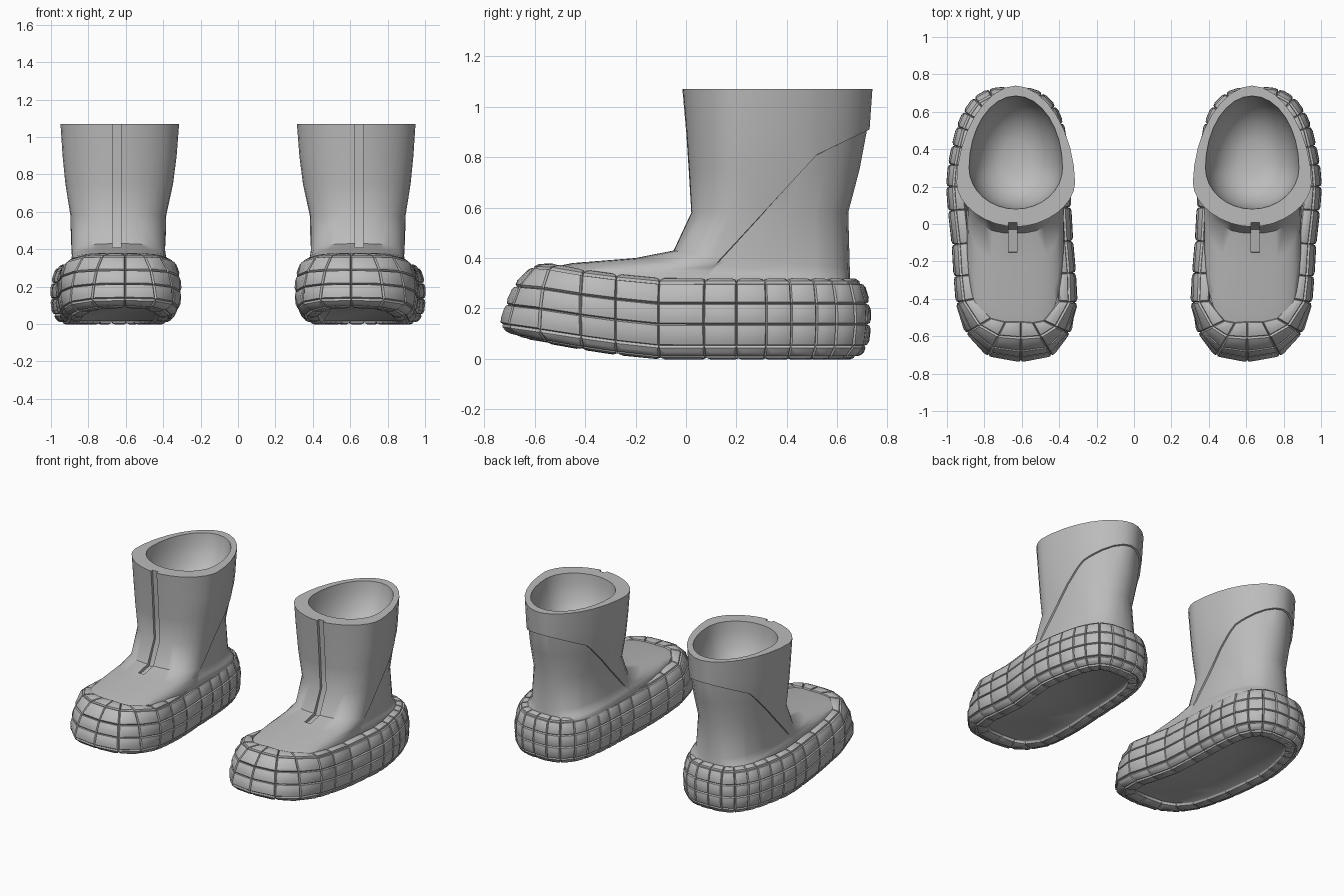
import bpy
import bmesh
from math import sin, cos, pi, copysign
from mathutils import Vector

old = bpy.data.objects.get("Cube")
if old:
    bpy.data.objects.remove(old, do_unlink=True)

rubber = bpy.data.materials.new("grey_rubber")
rubber.use_nodes = True
GREY = (0.5, 0.5, 0.5, 1)
rubber.diffuse_color = GREY
rubber.node_tree.nodes["Principled BSDF"].inputs["Base Color"].default_value = GREY


def make_object(name, bm):
    bmesh.ops.recalc_face_normals(bm, faces=bm.faces)
    mesh = bpy.data.meshes.new(name)
    bm.to_mesh(mesh)
    bm.free()
    mesh.materials.append(rubber)
    obj = bpy.data.objects.new(name, mesh)
    bpy.context.collection.objects.link(obj)
    return obj


def activate(obj):
    bpy.ops.object.select_all(action="DESELECT")
    obj.select_set(True)
    bpy.context.view_layer.objects.active = obj


def finish(obj, angle):
    """Smooth the left part and mirror it to the right boot."""
    activate(obj)
    bpy.ops.object.shade_smooth_by_angle(angle=angle)
    obj.modifiers.new("other_boot", "MIRROR").use_mirror_merge = False


def bridge(bm, a, b):
    n = len(a)
    return [bm.faces.new((a[i], a[(i + 1) % n], b[(i + 1) % n], b[i])) for i in range(n)]


def clamp(t):
    return max(0.0, min(1.0, t))


# Sole: plan outline of the left boot, one point per block joint
OUTLINE = [(.605, -.735), (.78, -.705), (.90, -.585), (.95, -.42), (.96, -.28), (.97, -.11),
           (.99, .07), (1.0, .2), (.99, .32), (.97, .42), (.945, .52), (.91, .60),
           (.855, .675), (.775, .72), (.68, .73), (.58, .73), (.49, .70), (.42, .63),
           (.38, .54), (.36, .43), (.35, .33), (.345, .22), (.34, .09), (.33, -.09),
           (.315, -.26), (.305, -.42), (.34, -.585), (.44, -.705)]


def outline_ring(bm, inset, f, lean, dz=0.0):
    """Ring inset from the outline at height fraction f; the toe leans back."""
    ring = []
    n = len(OUTLINE)
    for i, (x, y) in enumerate(OUTLINE):
        p, q = Vector(OUTLINE[i - 1]), Vector(OUTLINE[(i + 1) % n])
        t = (q - p).normalized()
        toe = clamp((-.4 - y) / .33)
        d = inset + lean * toe
        low = .015 + .09 * clamp((-.1 - y) / .64) ** 1.2
        top = .305 + .058 * clamp((-.1 - y) / .5) ** 1.2
        ring.append(bm.verts.new((x - t.y * d, y + t.x * d, low + f * (top - low) + dz)))
    return ring


bm = bmesh.new()
LEVELS = [(.125, 0, .02), (.06, 0, 0), (.023, .13, -.015), (.012, .42, .02),
          (.016, .7, .048), (.04, .97, .09), (.09, 1, .125)]
rings = [outline_ring(bm, *level) for level in LEVELS]
blocks = []
for a, b in zip(rings, rings[1:]):
    blocks += bridge(bm, a, b)
# recessed underside and hidden top
floor_ring = outline_ring(bm, .13, 0, .02, .004)
bridge(bm, floor_ring, rings[0])
bm.faces.new(floor_ring)
top_ring = outline_ring(bm, .095, 1, .125, -.03)
bridge(bm, rings[-1], top_ring)
bm.faces.new(top_ring)
bmesh.ops.recalc_face_normals(bm, faces=bm.faces)
# pillowed tread blocks
bmesh.ops.inset_individual(bm, faces=blocks, thickness=.004, depth=.011, use_even_offset=True)
bmesh.ops.inset_individual(bm, faces=blocks, thickness=.016, depth=.007, use_even_offset=True)
finish(make_object("soles", bm), .7)


# Upper: egg-shaped rings lofted from vamp to rim
SEGMENTS = 32


def egg_ring(bm, z_front, z_back, front, back, half, cx, cy, power):
    ring = []
    for i in range(SEGMENTS):
        a = 2 * pi * i / SEGMENTS
        s, c = [copysign(abs(v) ** power, v) for v in (sin(a), cos(a))]
        y = cy - c * (cy - front if c > 0 else back - cy)
        k = (1 + cos(a)) / 2
        ring.append(bm.verts.new((cx + half * s, y, z_back + k * (z_front - z_back))))
    return ring


OUTER = [(.27, .27, -.55, .652, .26, .635, .1, .57),
         (.36, .30, -.55, .652, .26, .635, .1, .57),
         (.38, .31, -.45, .652, .255, .635, .1, .6),
         (.40, .33, -.2, .652, .252, .637, .12, .7),
         (.43, .36, -.05, .653, .252, .64, .17, .82),
         (.58, .58, .02, .655, .256, .64, .22, .95),
         (.75, .75, .01, .70, .288, .635, .22, 1.02),
         (.90, .90, 0, .728, .305, .633, .22, 1.06),
         (1.07, 1.07, -.015, .74, .317, .632, .22, 1.07)]
# rounded hollow, from the rim inward
INNER = [(1.07, .08, .685, .25, .3), (1.0, .085, .675, .243, .3), (.9, .11, .63, .215, .31),
         (.82, .17, .55, .16, .32), (.78, .26, .45, .08, .34)]

bm = bmesh.new()
rings = [egg_ring(bm, *row) for row in OUTER]
for a, b in zip(rings, rings[1:]):
    bridge(bm, a, b)
bm.faces.new(rings[0])


# Heel panel: a slanted seam, with the surface below it stepped inward
def seam(y):
    return .40 + 1.08 * (y - .14) if y < .52 else .81 + .48 * (y - .52)


def cut(faces, point, normal):
    geom = set(faces)
    for f in faces:
        geom.update(f.edges)
        geom.update(f.verts)
    bmesh.ops.bisect_plane(bm, geom=list(geom), dist=1e-5, plane_co=point, plane_no=normal)


cut(list(bm.faces), (0, .52, 0), (0, 1, 0))
for drop in (0, .004):
    for front_half, slope in ((True, 1.08), (False, .48)):
        chosen = [f for f in bm.faces if (f.calc_center_median().y < .52) == front_half
                  and f.calc_center_median().z > .3]
        cut(chosen, (0, .52, .81 - drop), (0, -slope, 1))
bmesh.ops.recalc_face_normals(bm, faces=bm.faces)
bm.normal_update()
for v, n in [(v, v.normal.copy()) for v in bm.verts]:
    if v.co.z < seam(v.co.y) - .002:
        v.co -= n * .011 * clamp((v.co.z - .33) / .12)

# rim and hollow inside
previous = rings[-1]
for z, front, back, half, cy in INNER:
    ring = egg_ring(bm, z, z, front, back, half, .632, cy, 1)
    bridge(bm, previous, ring)
    previous = ring
bm.faces.new(previous)
uppers = make_object("uppers", bm)

# Front groove, cut down the shaft and onto the vamp
bm = bmesh.new()
GROOVE = [(-.15, .388), (-.03, .41), (.04, .58), (.03, .75), (.02, .9), (.005, 1.1),
          (-.08, 1.1), (-.08, .6), (-.16, .5)]
left, right = [[bm.verts.new((x, y, z)) for y, z in GROOVE] for x in (.625, .67)]
bridge(bm, left, right)
bm.faces.new(left)
bm.faces.new(right)
cutter = make_object("groove_cutter", bm)
cutter.hide_render = True
boolean = uppers.modifiers.new("groove", "BOOLEAN")
boolean.operation = "DIFFERENCE"
boolean.solver = "EXACT"
boolean.object = cutter
activate(uppers)
bpy.ops.object.modifier_apply(modifier="groove")
bpy.data.objects.remove(cutter, do_unlink=True)
finish(uppers, .9)
